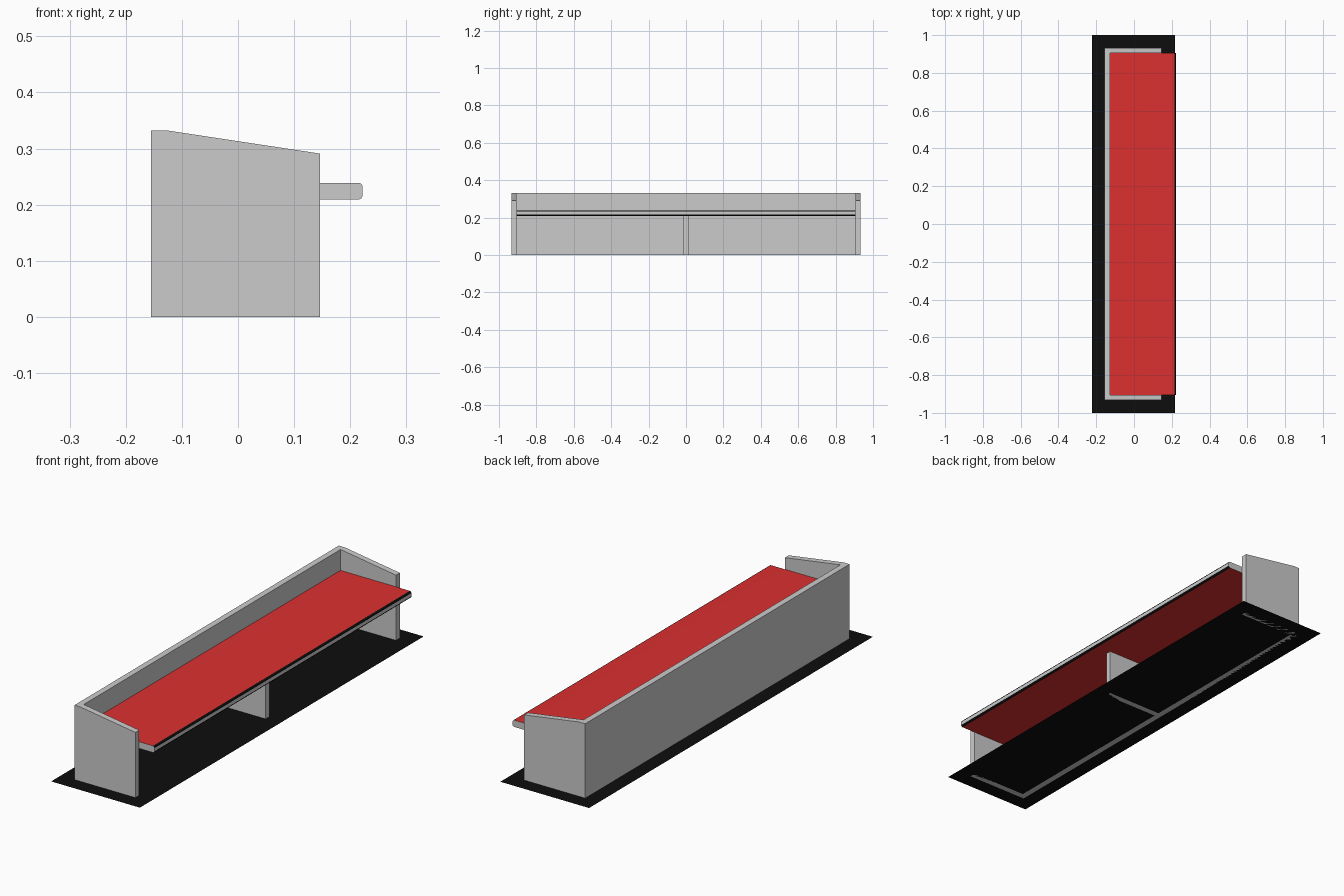
import bpy, bmesh, math

if "Cube" in bpy.data.objects:
    bpy.data.objects.remove(bpy.data.objects["Cube"])


def material(name, rgb):
    m = bpy.data.materials.new(name)
    m.diffuse_color = (*rgb, 1)
    m.use_nodes = True
    m.node_tree.nodes["Principled BSDF"].inputs["Base Color"].default_value = m.diffuse_color
    return m


def extrude_profile(name, points, y0, y1):
    """Extrude an x-z outline from y0 to y1."""
    bm = bmesh.new()
    face = bm.faces.new([bm.verts.new((x, y0, z)) for x, z in points])
    new = bmesh.ops.extrude_face_region(bm, geom=[face])["geom"]
    moved = [v for v in new if isinstance(v, bmesh.types.BMVert)]
    bmesh.ops.translate(bm, verts=moved, vec=(0, y1 - y0, 0))
    bmesh.ops.recalc_face_normals(bm, faces=bm.faces)
    mesh = bpy.data.meshes.new(name)
    bm.to_mesh(mesh)
    bm.free()
    obj = bpy.data.objects.new(name, mesh)
    bpy.context.collection.objects.link(obj)
    return obj


def rect(x0, x1, z0, z1):
    return [(x0, z0), (x1, z0), (x1, z1), (x0, z1)]


BACK, FRONT = -0.155, 0.146      # panel depth
INNER, OUTER = 0.905, 0.932      # end panel faces
INSIDE = -0.128                  # inner face of the back panel
SEAT_LOW, SEAT_TOP, SEAT_FRONT, R = 0.209, 0.239, 0.222, 0.008

red = material("red_top", (0.72, 0.03, 0.03))
black = material("black", (0.004, 0.004, 0.004))

# End panels with sloping tops
side = [(BACK, 0), (FRONT, 0), (FRONT, 0.291), (-0.125, 0.332), (BACK, 0.332)]
extrude_profile("end_panel_near", side, -OUTER, -INNER)
extrude_profile("end_panel_far", side, INNER, OUTER)

# Back panel and middle support
extrude_profile("back_panel", rect(BACK, INSIDE, 0, 0.332), -INNER, INNER)
extrude_profile("middle_support", rect(INSIDE, FRONT, 0, SEAT_LOW), -0.013, 0.013)

# Seat board with rounded front edges
outline = [(INSIDE, SEAT_TOP), (INSIDE, SEAT_LOW)]
for cz, start in ((SEAT_LOW + R, -90), (SEAT_TOP - R, 0)):
    for i in range(7):
        a = math.radians(start + i * 15)
        outline.append((SEAT_FRONT - R + R * math.cos(a), cz + R * math.sin(a)))
seat = extrude_profile("seat", outline, -INNER, INNER)
grey = material("seat_edge", (0.8, 0.8, 0.8))
for m in (grey, red, black):
    seat.data.materials.append(m)
for p in seat.data.polygons:
    nx, nz = abs(p.normal.x), abs(p.normal.z)
    if nz > 0.999:
        p.material_index = 1     # top and underside
    elif nz > 0.05 and nx > 0.05:
        p.material_index = 2     # rounded trim
bpy.context.view_layer.objects.active = seat
seat.select_set(True)
bpy.ops.object.shade_smooth_by_angle(angle=math.radians(30))

# Flat black base mat
mesh = bpy.data.meshes.new("base_mat")
mesh.from_pydata([(-0.222, -1, 0), (0.216, -1, 0), (0.216, 1, 0), (-0.222, 1, 0)],
                 [], [(0, 1, 2, 3)])
mesh.materials.append(black)
bpy.context.collection.objects.link(bpy.data.objects.new("base_mat", mesh))
